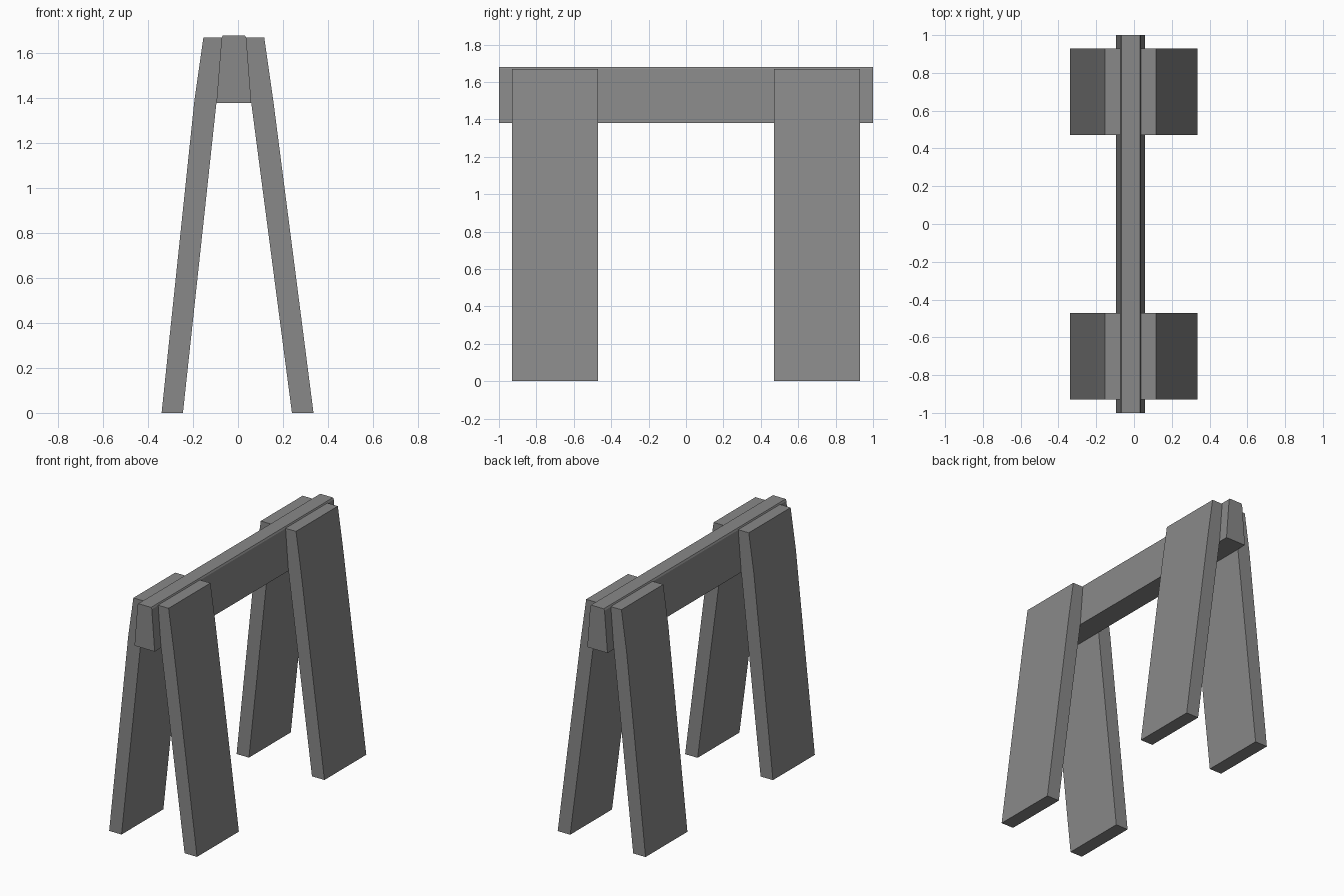
import bpy

cube = bpy.data.objects.get("Cube")
if cube:
    bpy.data.objects.remove(cube, do_unlink=True)

grey = bpy.data.materials.new("plain grey")
grey.use_nodes = True
colour = (0.25, 0.25, 0.25, 1)
grey.diffuse_color = colour
grey.node_tree.nodes["Principled BSDF"].inputs["Base Color"].default_value = colour


def extrude_profile(name, profile, y0, y1):
    """Board with an (x, z) outline, listed anticlockwise from the front, run along y."""
    n = len(profile)
    verts = [(x, y, z) for y in (y0, y1) for x, z in profile]
    faces = [tuple(range(n)), tuple(range(2 * n - 1, n - 1, -1))]
    faces += [(i, i + n, (i + 1) % n + n, (i + 1) % n) for i in range(n)]
    mesh = bpy.data.meshes.new(name)
    mesh.from_pydata(verts, [], faces)
    mesh.materials.append(grey)
    obj = bpy.data.objects.new(name, mesh)
    bpy.context.collection.objects.link(obj)
    return obj


# Top beam: tapered section with slightly eased top edges
extrude_profile("top_beam", [(-0.096, 1.38), (0.059, 1.38), (0.037, 1.668),
                             (0.031, 1.68), (-0.067, 1.68), (-0.073, 1.668)], -1, 1)

# Legs: splayed boards that bend slightly where they meet the beam
right_leg = [(-0.34, 0), (-0.245, 0), (-0.096, 1.38), (-0.071, 1.67),
             (-0.154, 1.67), (-0.194, 1.39)]
left_leg = [(0.24, 0), (0.336, 0), (0.157, 1.39), (0.117, 1.67),
            (0.035, 1.67), (0.059, 1.38)]
for end, y0, y1 in (("front", -0.93, -0.47), ("back", 0.47, 0.93)):
    extrude_profile(end + "_right_leg", right_leg, y0, y1)
    extrude_profile(end + "_left_leg", left_leg, y0, y1)
